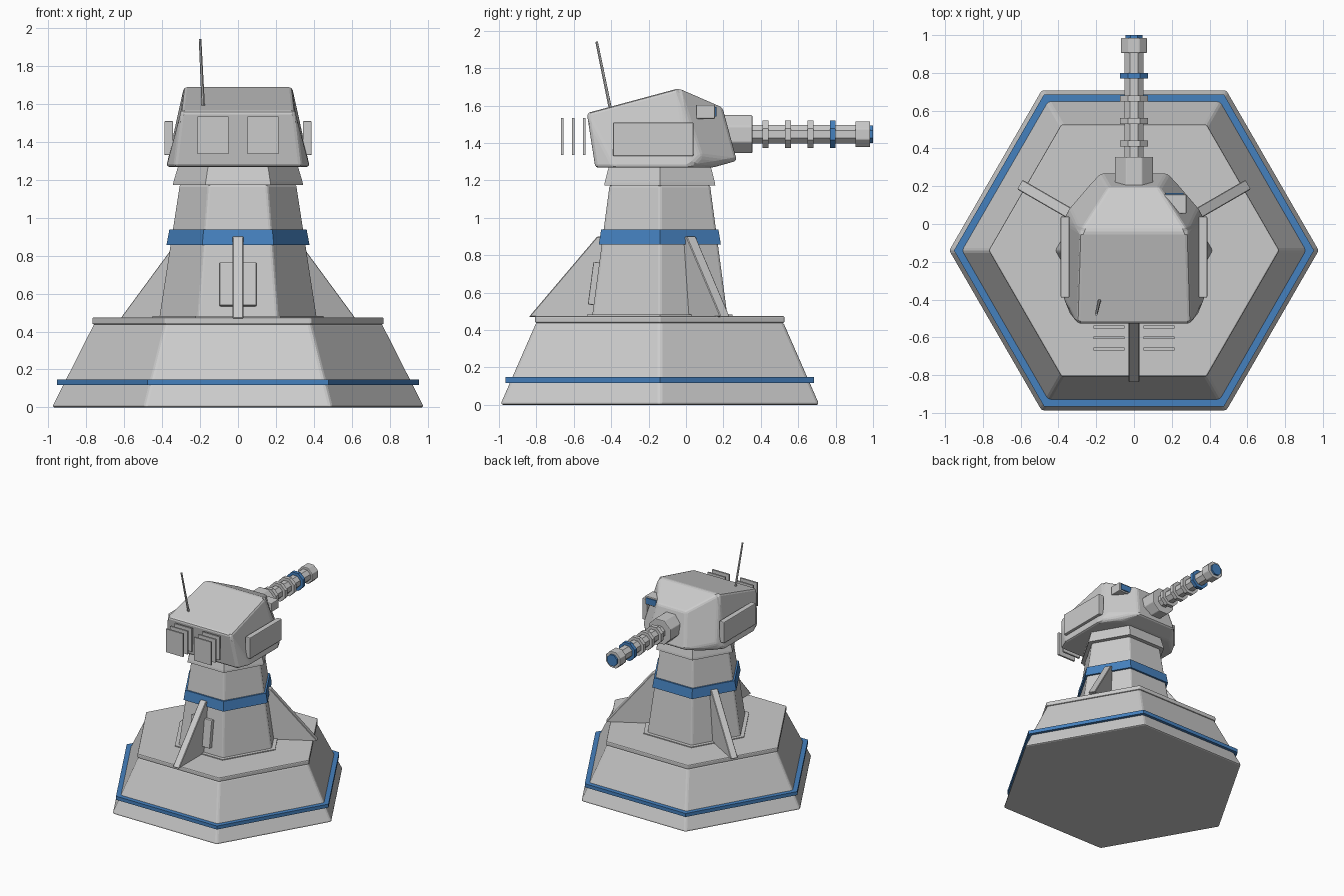
import bpy, bmesh
from math import sin, cos, pi, radians
from mathutils import Vector, Matrix

if "Cube" in bpy.data.objects:
    bpy.data.objects.remove(bpy.data.objects["Cube"])

CY = -0.14   # centre line of base and column
GZ = 1.447   # gun axis height

blue = bpy.data.materials.new("blue_trim")
blue.diffuse_color = (0.06, 0.22, 0.52, 1)
blue.use_nodes = True
blue.node_tree.nodes["Principled BSDF"].inputs["Base Color"].default_value = blue.diffuse_color


def finish(name, bm, mat=None, bevel=0.0, segments=2):
    bmesh.ops.recalc_face_normals(bm, faces=bm.faces[:])
    me = bpy.data.meshes.new(name)
    bm.to_mesh(me)
    bm.free()
    ob = bpy.data.objects.new(name, me)
    bpy.context.collection.objects.link(ob)
    if mat:
        me.materials.append(mat)
    if bevel:
        mod = ob.modifiers.new("bevel", 'BEVEL')
        mod.width, mod.segments = bevel, segments
        mod.limit_method, mod.angle_limit = 'ANGLE', radians(15)
    return ob


def loft(name, rings, n, matrix, phase=0.0, **kw):
    """Stack of n-sided rings given as (radius, height)."""
    bm = bmesh.new()
    loops = [[bm.verts.new((r * cos(phase + 2 * pi * i / n), r * sin(phase + 2 * pi * i / n), h))
              for i in range(n)] for r, h in rings]
    for a, b in zip(loops, loops[1:]):
        for i in range(n):
            j = (i + 1) % n
            bm.faces.new((a[i], a[j], b[j], b[i]))
    bm.faces.new(loops[0])
    bm.faces.new(loops[-1])
    bm.transform(matrix)
    return finish(name, bm, **kw)


def hexagon(name, rings, **kw):
    return loft(name, rings, 6, Matrix.Translation((0, CY, 0)), **kw)


def tube(name, r, y0, y1, **kw):
    m = Matrix.Translation((0, 0, GZ)) @ Matrix.Rotation(-pi / 2, 4, 'X')
    return loft(name, [(r, y0), (r, y1)], 8, m, phase=pi / 8, **kw)


def box(name, centre, size, rot=None, **kw):
    bm = bmesh.new()
    bmesh.ops.create_cube(bm, size=1)
    bm.transform(Matrix.Translation(centre) @ (rot or Matrix()) @ Matrix.Diagonal((*size, 1)))
    return finish(name, bm, **kw)


# Hexagonal base
hexagon("base", [(0.985, 0), (0.76, 0.445)], bevel=0.015)
hexagon("base_stripe", [(0.953, 0.118), (0.953, 0.148)], mat=blue)
hexagon("base_deck", [(0.77, 0.438), (0.77, 0.475)], bevel=0.008)

# Column with foot, blue band and collar
hexagon("column_foot", [(0.45, 0.465), (0.45, 0.482)])
hexagon("column", [(0.418, 0.47), (0.31, 1.175)], bevel=0.012)
hexagon("column_band", [(0.377, 0.857), (0.362, 0.937)], mat=blue)
hexagon("collar", [(0.343, 1.172), (0.34, 1.19), (0.313, 1.28)])

# Three triangular support fins
for k, ang in enumerate((-90, 30, 150)):
    bm = bmesh.new()
    prof = [(0.25, 0.47), (0.70, 0.47), (0.335, 0.9), (0.25, 0.9)]
    f = bm.faces.new([bm.verts.new((r, -0.029, z)) for r, z in prof])
    ext = bmesh.ops.extrude_face_region(bm, geom=[f])
    bmesh.ops.translate(bm, vec=(0, 0.058, 0),
                        verts=[v for v in ext["geom"] if isinstance(v, bmesh.types.BMVert)])
    bm.transform(Matrix.Translation((0, CY, 0)) @ Matrix.Rotation(radians(ang), 4, 'Z'))
    finish(f"support_fin_{k + 1}", bm, bevel=0.004, segments=1)

# Access box, leaning with the column wall
box("access_box", (0, -0.485, 0.648), (0.195, 0.05, 0.23),
    Matrix.Rotation(radians(-7.5), 4, 'X'), bevel=0.006)

# Turret head: hull of mirrored corner points
half = [(0.335, -0.485, 1.268), (0.378, -0.38, 1.268), (0.378, 0.02, 1.268), (0.25, 0.14, 1.268),
        (0.18, 0.272, 1.305), (0.30, -0.53, 1.56), (0.285, -0.04, 1.692), (0.135, 0.195, 1.59),
        (0.345, 0.08, 1.33)]
bm = bmesh.new()
for x, y, z in half:
    for s in (-1, 1):
        bm.verts.new((s * x, y, z))
bmesh.ops.convex_hull(bm, input=bm.verts[:])
bmesh.ops.dissolve_limit(bm, angle_limit=radians(6), verts=bm.verts[:], edges=bm.edges[:])
finish("turret_head", bm, bevel=0.018)

# Side armour panels and rear cooling plates
for side, s in (("left", -1), ("right", 1)):
    box(f"side_panel_{side}", (s * 0.365, -0.175, 1.42), (0.046, 0.43, 0.18), bevel=0.006)
    for i, y in enumerate((-0.545, -0.603, -0.662)):
        box(f"cooling_plate_{side}_{i + 1}", (s * 0.132, y, 1.435), (0.163, 0.014, 0.198))

# Sensor with blue lens
box("sensor_box", (0.215, 0.105, 1.567), (0.125, 0.1, 0.075), bevel=0.006)
box("sensor_lens", (0.215, 0.157, 1.567), (0.095, 0.012, 0.05), mat=blue)

# Gun
tube("gun_mount", 0.11, 0.15, 0.355, bevel=0.005)
tube("barrel", 0.054, 0.33, 0.93)
for i, y in enumerate((0.425, 0.545, 0.665)):
    tube(f"barrel_ring_{i + 1}", 0.08, y - 0.016, y + 0.016)
tube("barrel_blue_ring", 0.08, 0.769, 0.799, mat=blue)
tube("muzzle", 0.074, 0.905, 0.985, bevel=0.005)
tube("muzzle_tip", 0.05, 0.97, 1.0, mat=blue)

# Antenna
a, b = Vector((-0.183, -0.405, 1.585)), Vector((-0.2, -0.478, 1.942))
m = Matrix.Translation(a) @ (b - a).to_track_quat('Z', 'Y').to_matrix().to_4x4()
loft("antenna", [(0.009, 0), (0.007, (b - a).length)], 6, m)
